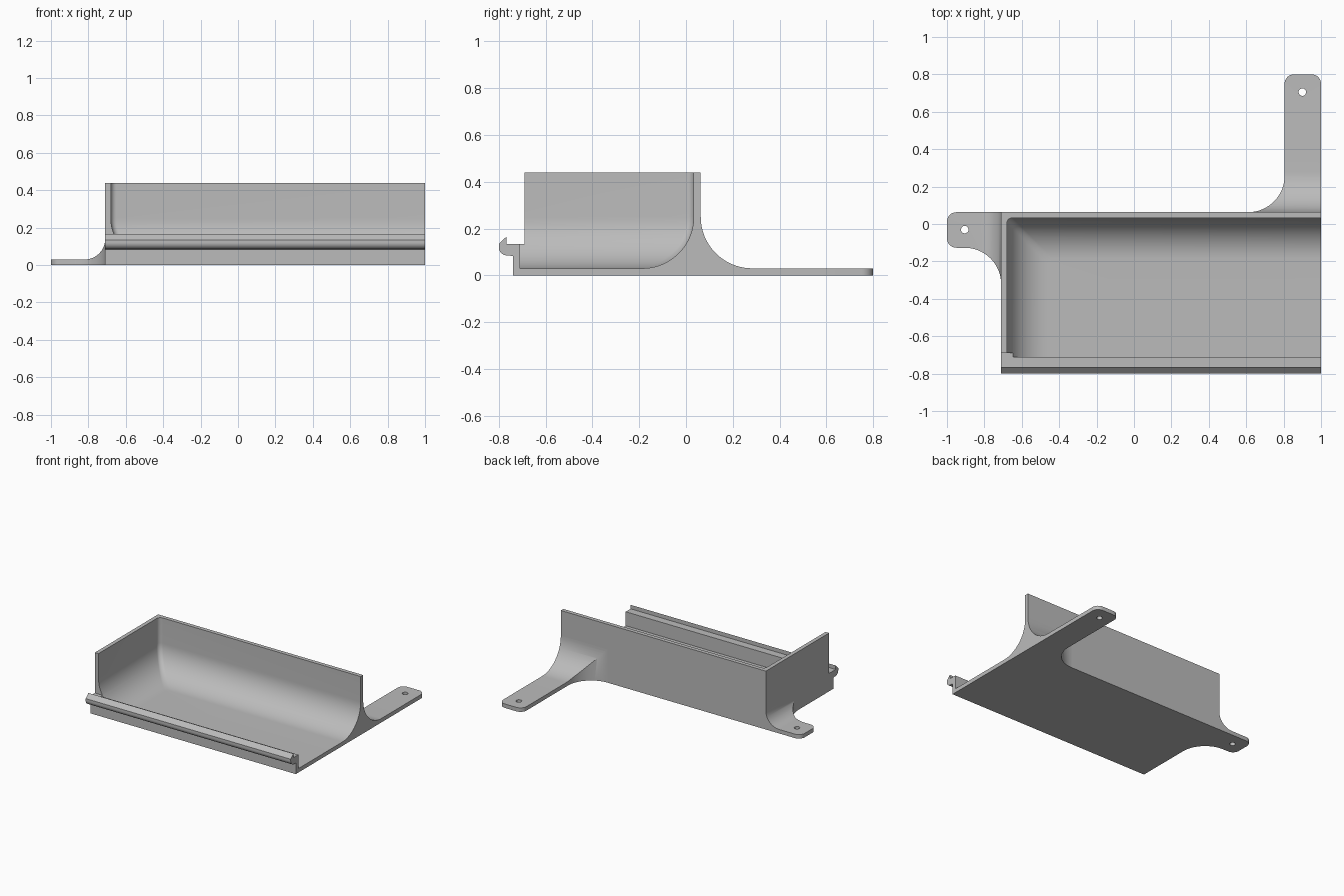
import bpy, bmesh
from math import sin, cos, pi, radians

cube = bpy.data.objects.get("Cube")
if cube:
    bpy.data.objects.remove(cube, do_unlink=True)

grey = bpy.data.materials.new("plain grey")
grey.use_nodes = True
colour = (0.5, 0.5, 0.5, 1)
grey.diffuse_color = colour
grey.node_tree.nodes["Principled BSDF"].inputs["Base Color"].default_value = colour

LEFT, RIGHT, BACK, FRONT = -0.71, 1.0, 0.063, -0.74
WALL, HEIGHT, LIP = 0.03, 0.44, 0.135
ROUND = 0.22     # large fillet radius
SWEEP = 0.195    # plan radius where tabs meet the walls


def arc(cx, cy, r, a, b, n=16):
    angles = [radians(a + (b - a) * i / n) for i in range(n + 1)]
    return [(cx + r * cos(t), cy + r * sin(t)) for t in angles]


def loft(name, rings):
    """Closed solid through rings that have equal point counts."""
    bm = bmesh.new()
    rows = [[bm.verts.new(p) for p in ring] for ring in rings]
    n = len(rows[0])
    for low, high in zip(rows, rows[1:]):
        for i in range(n):
            j = (i + 1) % n
            bm.faces.new((low[i], low[j], high[j], high[i]))
    bm.faces.new(rows[0][::-1])
    bm.faces.new(rows[-1])
    bmesh.ops.recalc_face_normals(bm, faces=bm.faces)
    mesh = bpy.data.meshes.new(name)
    bm.to_mesh(mesh)
    bm.free()
    mesh.materials.append(grey)
    obj = bpy.data.objects.new(name, mesh)
    bpy.context.collection.objects.link(obj)
    return obj


def prism(name, points, axis, low, high):
    place = {"x": lambda p, d: (d, p[0], p[1]),
             "y": lambda p, d: (p[0], d, p[1]),
             "z": lambda p, d: (p[0], p[1], d)}[axis]
    return loft(name, [[place(p, d) for p in points] for d in (low, high)])


def activate(obj):
    bpy.ops.object.select_all(action="DESELECT")
    obj.select_set(True)
    bpy.context.view_layer.objects.active = obj


def boolean(obj, tool, operation):
    tool.hide_render = True
    mod = obj.modifiers.new("cut", "BOOLEAN")
    mod.operation, mod.solver, mod.object = operation, "EXACT", tool
    activate(obj)
    bpy.ops.object.modifier_apply(modifier=mod.name)
    bpy.data.objects.remove(tool, do_unlink=True)


def smooth(obj):
    activate(obj)
    bpy.ops.object.shade_smooth_by_angle(angle=radians(30))


# Tray block with the snap hook along its front edge
side = [(FRONT, 0), (BACK, 0), (BACK, HEIGHT), (-0.69, HEIGHT), (-0.69, LIP),
        (-0.768, LIP), (-0.768, 0.165), (-0.8, LIP)]
side += arc(-0.765, 0.12, 0.035, 180, 270, 10) + [(FRONT, 0.083)]
tray = prism("tray", side, "x", LEFT, RIGHT)

# Hollow: rounded toward the floor at the back and left, open at the right
levels = []
for i in range(21):
    t = pi / 2 * i / 20
    levels.append((ROUND * (1 - sin(t)), WALL + ROUND * (1 - cos(t))))
levels.append((0, HEIGHT + 0.1))
rings = []
for inset, z in levels:
    x, y, r = LEFT + WALL + inset, BACK - WALL - inset, 0.03
    outline = [(x, FRONT + WALL), (RIGHT + 0.1, FRONT + WALL), (RIGHT + 0.1, y)]
    outline += arc(x + r, y - r, r, 90, 180, 8)
    rings.append([(px, py, z) for px, py in outline])
boolean(tray, loft("hollow_cutter", rings), "DIFFERENCE")
smooth(tray)


def make_tab(name, plan, profile, axis, low, high, hole):
    """Plan outline trimmed by a filleted profile, with a screw hole."""
    tab = prism(name, plan, "z", 0, HEIGHT)
    boolean(tab, prism("profile_cutter", profile, axis, low, high), "INTERSECT")
    circle = arc(hole[0], hole[1], 0.02, 0, 345, 23)
    boolean(tab, prism("hole_cutter", circle, "z", -0.1, 0.2), "DIFFERENCE")
    smooth(tab)


# Long mounting tab behind the tray
plan = arc(0.805 - SWEEP, BACK + SWEEP, SWEEP, -90, 0)
plan += arc(0.855, 0.75, 0.05, 180, 90, 8) + arc(0.95, 0.75, 0.05, 90, 0, 8)
plan += [(RIGHT, BACK)]
profile = [(BACK - 0.02, -0.1), (0.9, -0.1), (0.9, WALL)]
profile += arc(BACK + ROUND, WALL + ROUND, ROUND, 270, 180, 20)
profile += [(BACK - 0.02, WALL + ROUND)]
make_tab("back_tab", plan, profile, "x", 0, 1.2, (0.9, 0.705))

# Short mounting tab on the closed end
plan = [(LEFT, BACK)] + arc(-0.95, BACK - 0.05, 0.05, 90, 180, 8)
plan += arc(-0.95, -0.077, 0.05, 180, 270, 8)
plan += arc(LEFT - SWEEP, -0.127 - SWEEP, SWEEP, 90, 0)
bend = 0.11
profile = [(LEFT + 0.02, -0.1), (-1.1, -0.1), (-1.1, WALL)]
profile += arc(LEFT - bend, WALL + bend, bend, 270, 360)
profile += [(LEFT + 0.02, WALL + bend)]
make_tab("end_tab", plan, profile, "y", -0.6, 0.3, (-0.905, -0.03))
